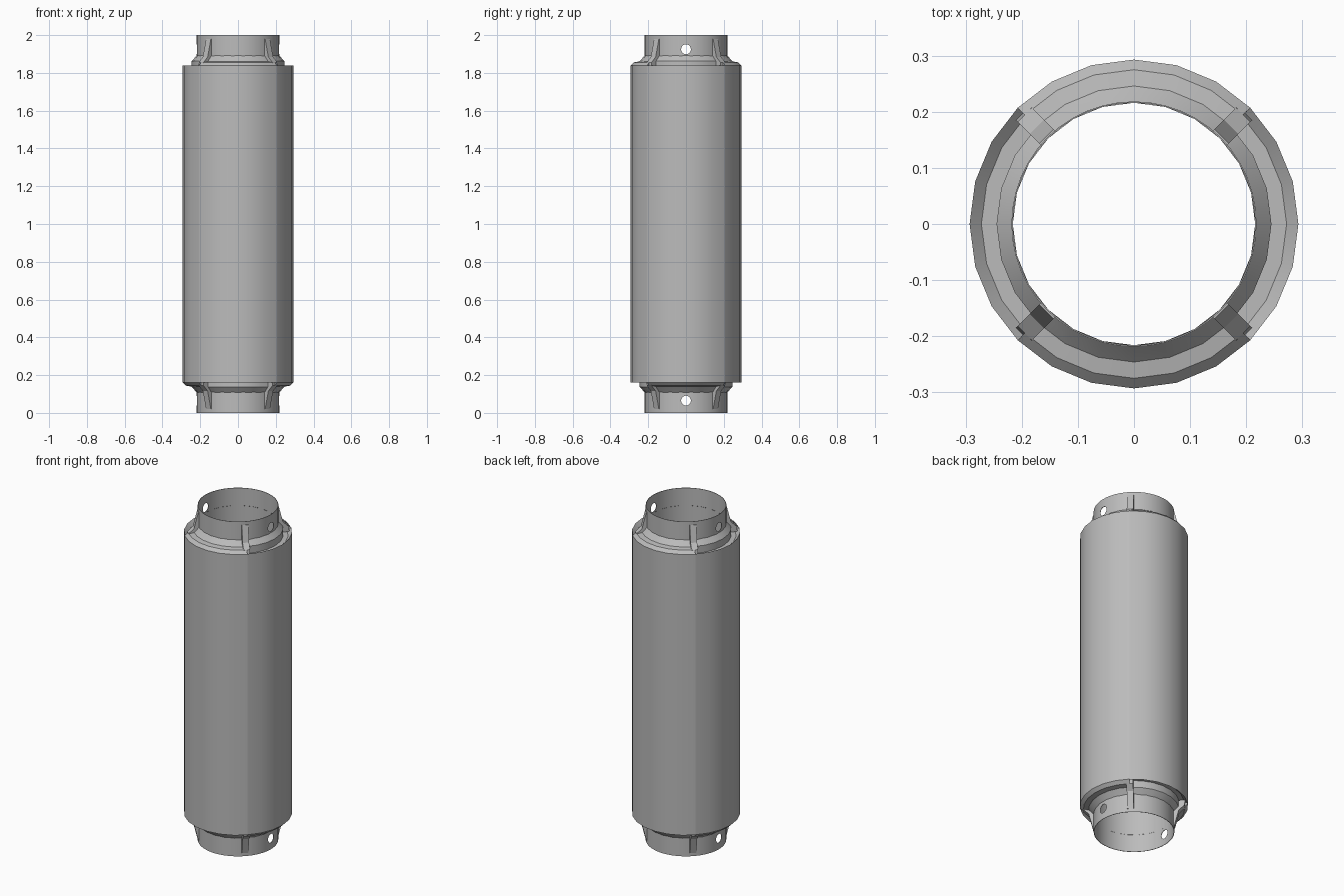
import bpy, bmesh, math
from mathutils import Matrix

old = bpy.data.objects.get("Cube")
if old:
    bpy.data.objects.remove(old)

metal = bpy.data.materials.new("grey_metal")
metal.use_nodes = True
GREY = (0.5, 0.5, 0.5, 1)
metal.diffuse_color = GREY
metal.node_tree.nodes["Principled BSDF"].inputs["Base Color"].default_value = GREY


def finish(name, bm, angle=30):
    bmesh.ops.remove_doubles(bm, verts=bm.verts, dist=0.0002)
    bmesh.ops.recalc_face_normals(bm, faces=bm.faces)
    mesh = bpy.data.meshes.new(name)
    bm.to_mesh(mesh)
    bm.free()
    mesh.materials.append(metal)
    ob = bpy.data.objects.new(name, mesh)
    bpy.context.collection.objects.link(ob)
    smooth(ob, angle)
    return ob


def smooth(ob, angle):
    bpy.ops.object.select_all(action='DESELECT')
    ob.select_set(True)
    bpy.context.view_layer.objects.active = ob
    bpy.ops.object.shade_smooth_by_angle(angle=math.radians(angle))


def loft(columns, closed):
    """Join (angle, profile) columns around z into a skin."""
    bm = bmesh.new()
    rows = [[bm.verts.new((r * math.cos(a), r * math.sin(a), z)) for r, z in prof]
            for a, prof in columns]
    n = len(rows[0])
    for i, row in enumerate(rows):
        nxt = rows[(i + 1) % len(rows)]
        for j in range(n if closed else n - 1):
            k = (j + 1) % n
            bm.faces.new((row[j], nxt[j], nxt[k], row[k]))
    return bm


# Sleeve body: domed and grooved shoulder quadrants, swapped at the other end
DOMED = [(0.216, 1.895), (0.245, 1.862), (0.246, 1.861), (0.275, 1.856), (0.293, 1.838)]
GROOVED = [(0.216, 1.895), (0.245, 1.862), (0.245, 1.82), (0.272, 1.82), (0.293, 1.84)]


def body_profile(top, bottom):
    return top + [(r, 2 - z) for r, z in reversed(bottom)]


SIDES = 24
side_x = body_profile(GROOVED, DOMED)
side_y = body_profile(DOMED, GROOVED)
columns = []
per_quarter = SIDES // 4
for q in range(4):
    prof = side_x if q % 2 == 0 else side_y
    for i in range(per_quarter + 1):
        a = math.radians(90 * q - 45) + i * 2 * math.pi / SIDES
        columns.append((a, prof))
finish("outer_sleeve", loft(columns, False))

# Thin inner tube running the full height, open at both ends
wall = [(0.2185, 0), (0.2185, 2), (0.216, 2), (0.216, 0)]
tube = finish("inner_tube", loft([(2 * math.pi * i / 48, wall) for i in range(48)], True))

# Pin holes through the left and right of both collars
for z in (0.065, 1.925):
    bpy.ops.mesh.primitive_cylinder_add(vertices=20, radius=0.026, depth=1,
                                        location=(0, 0, z), rotation=(0, math.pi / 2, 0))
    cutter = bpy.context.object
    cutter.name = "pin_hole_cutter"
    cutter.hide_render = True
    cut = tube.modifiers.new("pin_hole", 'BOOLEAN')
    cut.operation = 'DIFFERENCE'
    cut.object = cutter
    bpy.context.view_layer.objects.active = tube
    bpy.ops.object.modifier_apply(modifier=cut.name)
    bpy.data.objects.remove(cutter)
smooth(tube, 30)

# Wedge ribs on the diagonals of both collars
RIB = [(0.2165, 1.98), (0.221, 1.98), (0.245, 1.885), (0.275, 1.856), (0.28, 1.825), (0.2165, 1.825)]
HALF = 0.018
for end in ("upper", "lower"):
    bm = bmesh.new()
    for q in range(4):
        turn = Matrix.Rotation(math.radians(45 + 90 * q), 4, 'Z')
        sides = []
        for y in (-HALF, HALF):
            vs = [bm.verts.new(turn @ Matrix.Translation((r, y, z if end == "upper" else 2 - z))
                               .to_translation()) for r, z in RIB]
            bm.faces.new(vs)
            sides.append(vs)
        for j in range(len(RIB)):
            k = (j + 1) % len(RIB)
            bm.faces.new((sides[0][j], sides[0][k], sides[1][k], sides[1][j]))
    finish(end + "_ribs", bm, 15)
